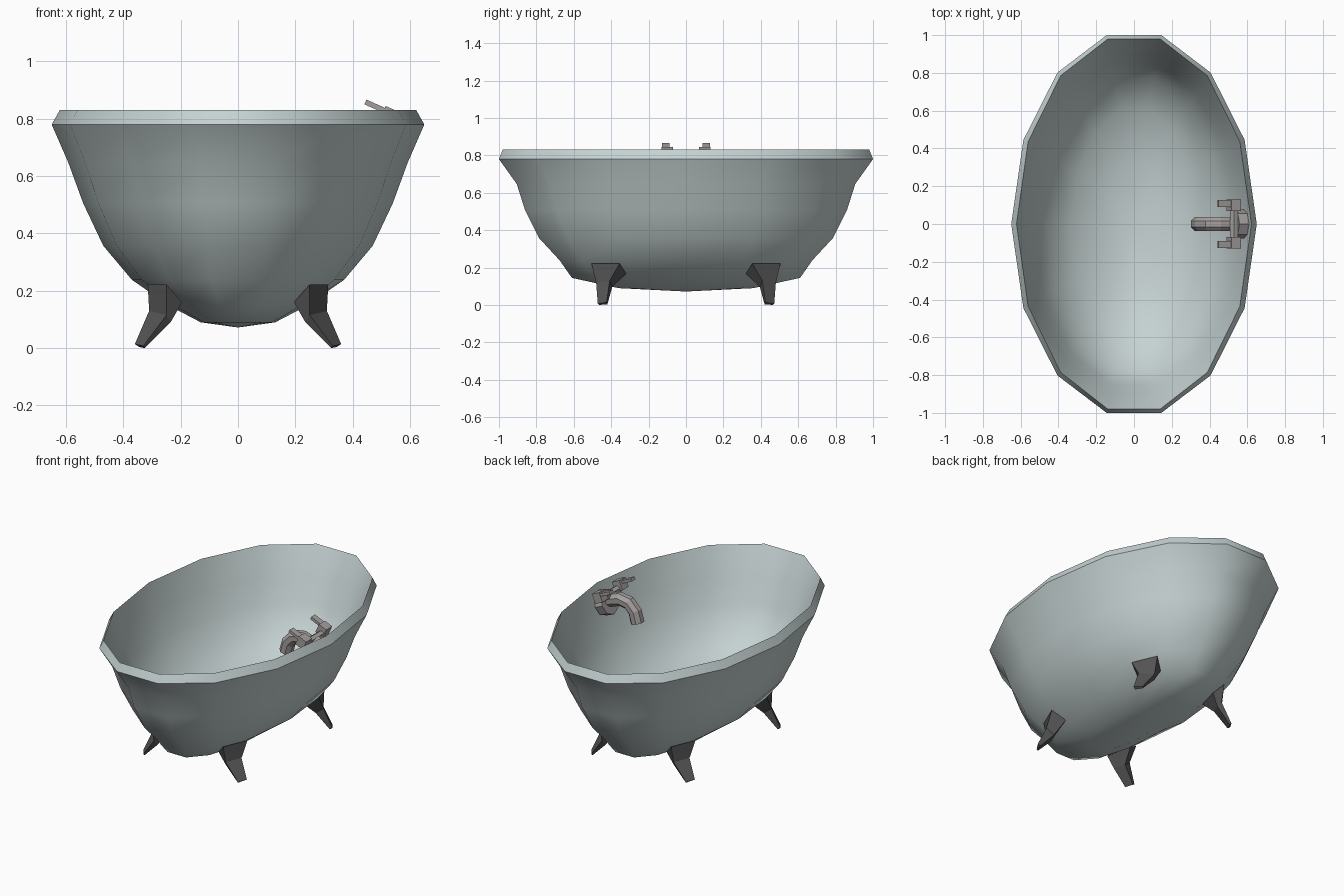
import bpy, bmesh, math
from mathutils import Vector, Matrix

if "Cube" in bpy.data.objects:
    bpy.data.objects.remove(bpy.data.objects["Cube"])


def material(name, rgb):
    m = bpy.data.materials.new(name)
    m.diffuse_color = (*rgb, 1)
    m.use_nodes = True
    m.node_tree.nodes["Principled BSDF"].inputs["Base Color"].default_value = m.diffuse_color
    return m


ENAMEL = material("enamel", (0.56, 0.64, 0.64))
IRON = material("dark_iron", (0.09, 0.09, 0.09))
METAL = material("metal", (0.38, 0.35, 0.35))


def finish(bm, name, mat):
    bmesh.ops.recalc_face_normals(bm, faces=bm.faces)
    me = bpy.data.meshes.new(name)
    bm.to_mesh(me)
    bm.free()
    me.materials.append(mat)
    ob = bpy.data.objects.new(name, me)
    bpy.context.collection.objects.link(ob)
    return ob


def loft(rings, name, mat, cap_points=None):
    """Skin a list of equal-length rings; close with flat caps or centre points."""
    bm = bmesh.new()
    vs = [[bm.verts.new(p) for p in r] for r in rings]
    n = len(rings[0])
    for a, b in zip(vs, vs[1:]):
        for i in range(n):
            j = (i + 1) % n
            bm.faces.new((a[i], a[j], b[j], b[i]))
    for k, ring in enumerate((vs[0], vs[-1])):
        if cap_points:
            c = bm.verts.new(cap_points[k])
            for i in range(n):
                bm.faces.new((ring[i], ring[(i + 1) % n], c))
        else:
            bm.faces.new(ring)
    return finish(bm, name, mat)


# Tub: 14-sided oval shell, (x radius, y extent, z) from outer bottom to inner bottom
SIDES = 14
outer = [(0.13, 0.36, 0.09), (0.235, 0.61, 0.145), (0.37, 0.675, 0.238),
         (0.47, 0.785, 0.357), (0.54, 0.86, 0.505), (0.592, 0.905, 0.647),
         (0.65, 1.0, 0.78)]
inner = [(0.582, 0.895, 0.655), (0.53, 0.85, 0.515), (0.458, 0.775, 0.37),
         (0.33, 0.61, 0.25), (0.15, 0.34, 0.17)]
profile = outer + [(0.622, 0.98, 0.83)] + inner


def oval(rx, ry, z):
    # the lower outer rings are slightly squared ovals
    p = 0.85 if z < 0.165 else 0.93 if z < 0.24 else 1.0
    f = lambda c: math.copysign(abs(c) ** p, c) if abs(c) > 1e-6 else 0.0
    ry /= f(math.sin(3 * math.tau / SIDES))
    return [(rx * f(math.cos(i * math.tau / SIDES)),
             ry * f(math.sin(i * math.tau / SIDES)), z) for i in range(SIDES)]


tub = loft([oval(*p) for p in profile], "tub", ENAMEL,
           [(0, 0, 0.072), (0, 0, 0.15)])
for p in tub.data.polygons:
    p.use_smooth = True
rim = {len(outer) - 1, len(outer)}
for e in tub.data.edges:
    a, b = (v // SIDES for v in e.vertices)
    if a == b and a in rim:
        e.use_edge_sharp = True

# Four splayed feet
foot = [[(.23, -.42, .225), (.25, -.39, .225), (.22, -.37, .2), (.2, -.41, .2)],
        [(.25, -.505, .222), (.315, -.355, .222), (.24, -.32, .168), (.195, -.47, .16)],
        [(.25, -.48, .115), (.31, -.408, .13), (.265, -.395, .095), (.235, -.46, .09)],
        [(.33, -.472, .008), (.36, -.425, .014), (.345, -.42, .004), (.325, -.465, 0)]]
for sx, side in ((1, "right"), (-1, "left")):
    for sy, end in ((1, "front"), (-1, "back")):
        loft([[(sx * x, sy * y, z) for x, y, z in r] for r in foot[1:]],
             f"{end}_{side}_foot", IRON)


# Tap fittings: helpers for tilted cylinders and boxes
def cylinder(name, a, b, r, sides):
    a, b = Vector(a), Vector(b)
    bm = bmesh.new()
    bmesh.ops.create_cone(bm, cap_ends=True, segments=sides, radius1=r, radius2=r,
                          depth=(b - a).length)
    q = (b - a).to_track_quat('Z', 'Y').to_matrix().to_4x4()
    bm.transform(Matrix.Translation((a + b) / 2) @ q)
    return finish(bm, name, METAL)


def box(name, centre, size, tilt):
    bm = bmesh.new()
    bmesh.ops.create_cube(bm, size=1)
    bm.transform(Matrix.Translation(centre) @ Matrix.Rotation(tilt, 4, 'Y')
                 @ Matrix.Diagonal((*size, 1)))
    return finish(bm, name, METAL)


cylinder("tap_plate", (.58, 0, .715), (.53, 0, .735), .078, 8)
cylinder("tap_crossbar", (.53, -.09, .785), (.53, .09, .785), .024, 6)

# Curved spout
path = [(.57, .735), (.455, .772), (.395, .762), (.355, .72), (.337, .655)]
rings = []
for i, (x, z) in enumerate(path):
    p, q = path[max(i - 1, 0)], path[min(i + 1, len(path) - 1)]
    t = Vector((q[0] - p[0], 0, q[1] - p[1])).normalized()
    n = t.cross(Vector((0, 1, 0)))
    rings.append([Vector((x, 0, z)) + .041 * (math.cos(a) * n + Vector((0, math.sin(a), 0)))
                  for a in [(k + .5) * math.tau / 8 for k in range(8)]])
loft(rings, "tap_spout", METAL)

# Valve blocks and levers
tilt = math.radians(24)
for s, side in ((1, "back"), (-1, "front")):
    box(f"{side}_valve", (.528, s * .1, .806), (.055, .06, .06), tilt)
    box(f"{side}_lever", (.482, s * .108, .842), (.082, .038, .018), tilt)
